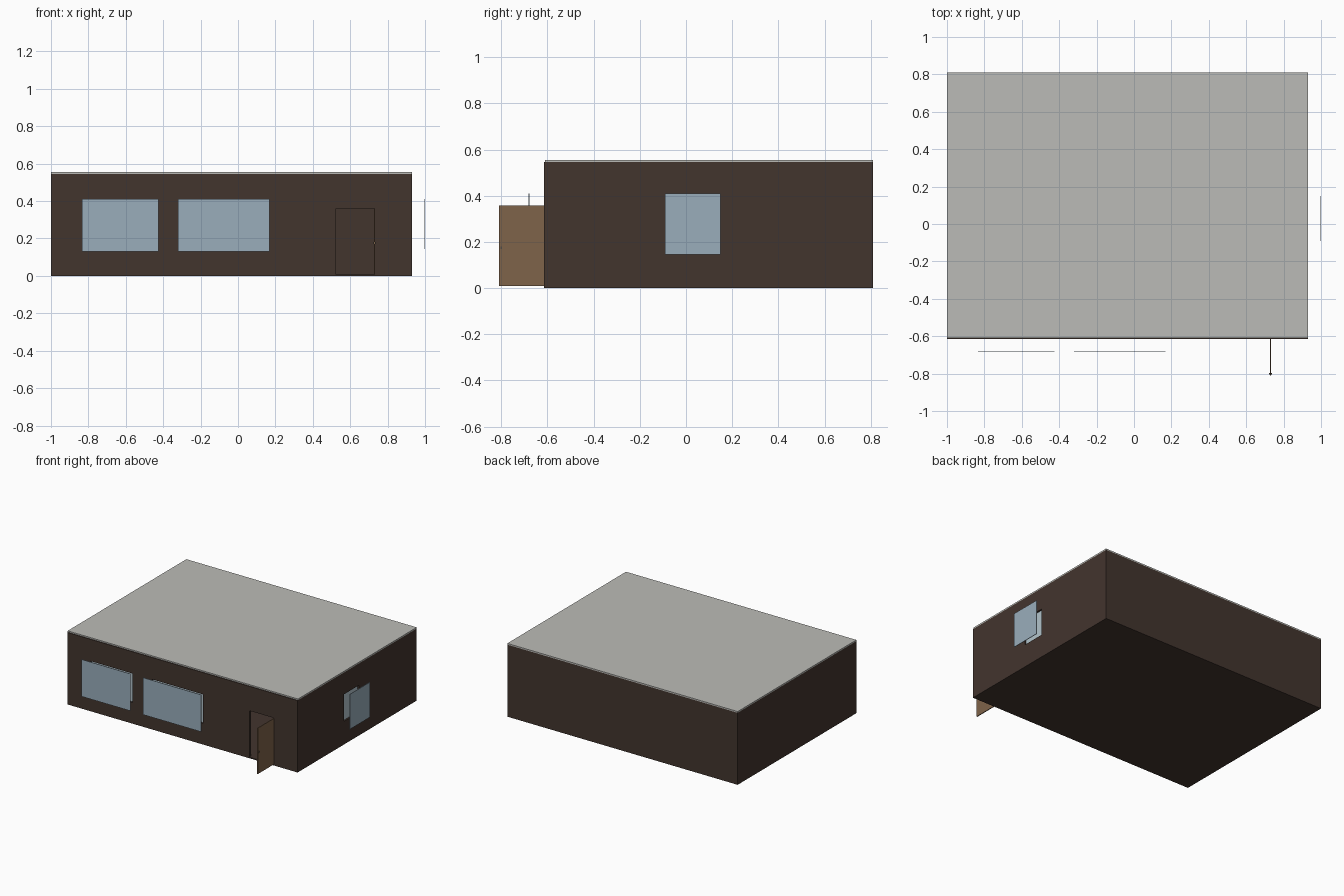
import bpy
import bmesh
from mathutils import Vector

if "Cube" in bpy.data.objects:
    bpy.data.objects.remove(bpy.data.objects["Cube"], do_unlink=True)


def material(name, rgb):
    mat = bpy.data.materials.new(name)
    mat.use_nodes = True
    colour = (*rgb, 1)
    mat.diffuse_color = colour
    mat.node_tree.nodes["Principled BSDF"].inputs["Base Color"].default_value = colour
    return mat


BROWN = material("dark brown wall", (0.055, 0.035, 0.027))
GREY = material("pale grey roof", (0.50, 0.50, 0.475))
GLASS = material("blue glass", (0.32, 0.42, 0.50))
PALE = material("pale inner glass", (0.45, 0.55, 0.60))
WOOD = material("door wood", (0.21, 0.125, 0.068))
METAL = material("dark handle", (0.10, 0.08, 0.06))


def box(name, low, high, mat):
    """Axis-aligned box between two corners."""
    low, high = Vector(low), Vector(high)
    bm = bmesh.new()
    bmesh.ops.create_cube(bm, size=1)
    bmesh.ops.scale(bm, vec=high - low, verts=bm.verts)
    bmesh.ops.translate(bm, vec=(low + high) / 2, verts=bm.verts)
    mesh = bpy.data.meshes.new(name)
    bm.to_mesh(mesh)
    bm.free()
    mesh.materials.append(mat)
    obj = bpy.data.objects.new(name, mesh)
    bpy.context.collection.objects.link(obj)
    return obj


def cut(target, low, high):
    """Cut a box-shaped hole and discard the cutter."""
    cutter = box("cutter", low, high, BROWN)
    cutter.hide_render = True
    mod = target.modifiers.new("opening", "BOOLEAN")
    mod.operation = "DIFFERENCE"
    mod.solver = "EXACT"
    mod.object = cutter
    bpy.context.view_layer.objects.active = target
    bpy.ops.object.modifier_apply(modifier=mod.name)
    bpy.data.objects.remove(cutter, do_unlink=True)


# House shell extents
LEFT, RIGHT, FRONT, BACK = -1.0, 0.93, -0.615, 0.81
TOP, THICK, INSET = 0.545, 0.02, 0.03

# Floor, walls and roof
box("floor", (LEFT, FRONT, 0), (RIGHT, BACK, 0.008), BROWN)
walls = box("walls", (LEFT, FRONT, 0.008), (RIGHT, BACK, TOP), BROWN)
cut(walls, (LEFT + THICK, FRONT + THICK, -0.1), (RIGHT - THICK, BACK - THICK, 1))
box("roof", (LEFT, FRONT + 0.005, TOP), (RIGHT, BACK, 0.555), GREY)

# Front windows: an outer pane standing off an inset opening
for side, x0, x1 in (("right", -0.835, -0.425), ("left", -0.32, 0.168)):
    z0, z1 = 0.13, 0.41
    box(f"front_{side}_pane", (x0, -0.682, z0), (x1, -0.678, z1), GLASS)
    a, b, c, d = x0 + INSET, x1 - INSET, z0 + INSET, z1 - INSET
    cut(walls, (a, FRONT - 0.1, c), (b, FRONT + 0.1, d))
    box(f"front_{side}_inner_pane", (a, FRONT + 0.012, c), (b, FRONT + 0.016, d), PALE)

# Side window
y0, y1, z0, z1 = -0.09, 0.15, 0.145, 0.41
box("side_pane", (0.996, y0, z0), (1.0, y1, z1), GLASS)
a, b, c, d = y0 + INSET, y1 - INSET, z0 + INSET, z1 - INSET
cut(walls, (RIGHT - 0.1, a, c), (RIGHT + 0.1, b, d))
box("side_inner_pane", (RIGHT - 0.016, a, c), (RIGHT - 0.012, b, d), PALE)

# Doorway with the door swung open
cut(walls, (0.525, FRONT - 0.1, 0), (0.73, FRONT + 0.1, 0.36))
box("door", (0.727, -0.81, 0.01), (0.733, FRONT, 0.357), WOOD)
box("door_handle", (0.722, -0.804, 0.17), (0.739, -0.796, 0.18), METAL)
